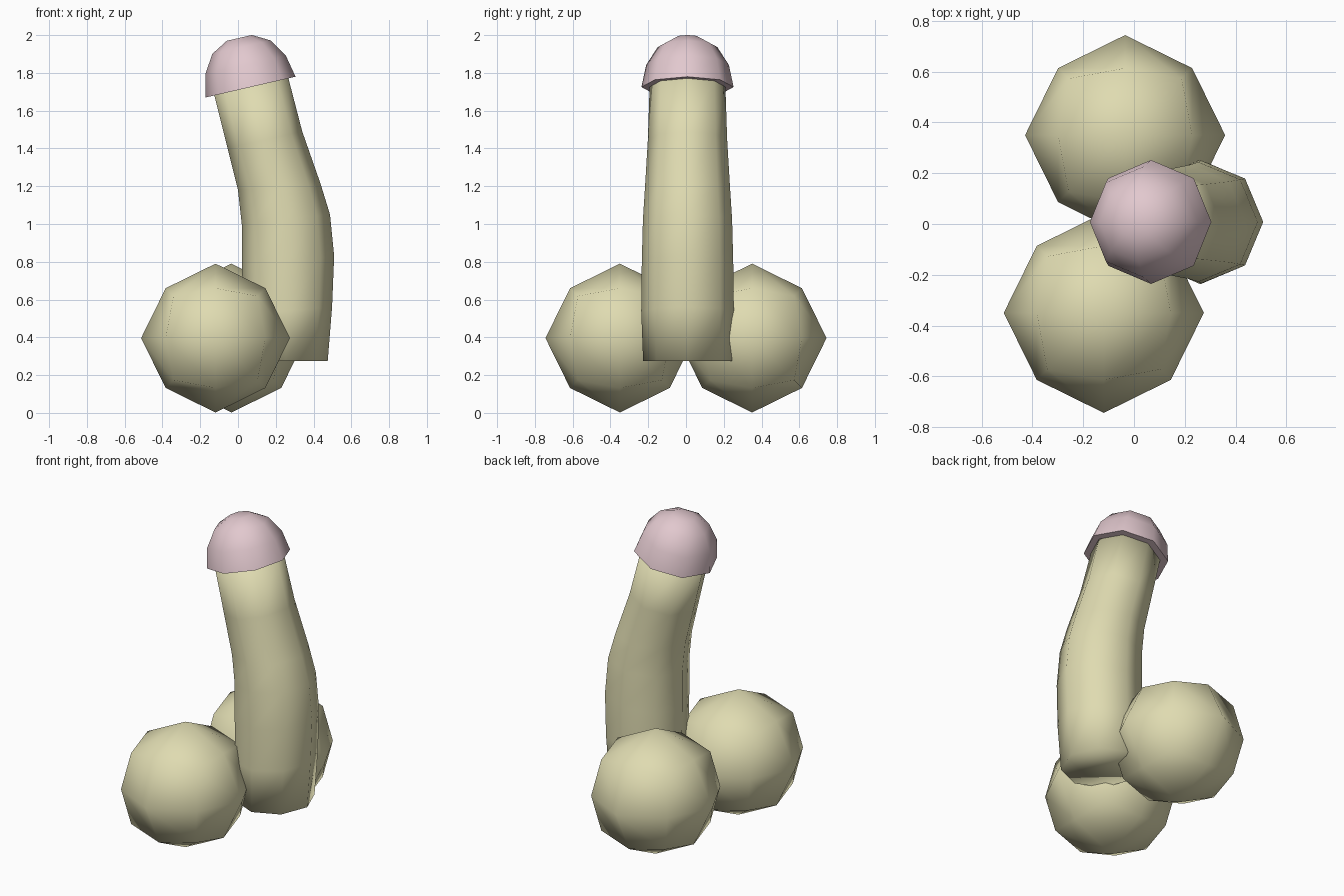
import bpy, bmesh, math
from mathutils import Vector

if "Cube" in bpy.data.objects:
    bpy.data.objects.remove(bpy.data.objects["Cube"])


def material(name, rgb):
    m = bpy.data.materials.new(name)
    m.diffuse_color = (*rgb, 1)
    m.use_nodes = True
    m.node_tree.nodes["Principled BSDF"].inputs["Base Color"].default_value = m.diffuse_color
    return m


tan = material("pale_tan", (0.74, 0.71, 0.44))
pink = material("dusty_pink", (0.76, 0.58, 0.62))


def finish(bm, name, mat, angle=180):
    bmesh.ops.recalc_face_normals(bm, faces=bm.faces)
    mesh = bpy.data.meshes.new(name)
    bm.to_mesh(mesh)
    bm.free()
    mesh.materials.append(mat)
    ob = bpy.data.objects.new(name, mesh)
    bpy.context.collection.objects.link(ob)
    bpy.ops.object.select_all(action='DESELECT')
    ob.select_set(True)
    bpy.context.view_layer.objects.active = ob
    bpy.ops.object.shade_smooth_by_angle(angle=math.radians(angle))
    return ob


def loft(rings):
    """Closed eight-sided skin; each ring is (centre, x axis, y axis)."""
    bm = bmesh.new()
    loops = []
    for c, u, v in rings:
        angles = [math.tau * i / 8 for i in range(8)]
        loops.append([bm.verts.new(c + u * math.cos(a) + v * math.sin(a))
                      for a in angles])
    for a, b in zip(loops, loops[1:]):
        for i in range(8):
            j = (i + 1) % 8
            bm.faces.new((a[i], a[j], b[j], b[i]))
    bm.faces.new(loops[0])
    bm.faces.new(loops[-1])
    return bm


# Base balls: cubes split once per side and rounded
def ball(name, x, y, radius=0.394):
    bm = bmesh.new()
    bmesh.ops.create_cube(bm, size=2)
    bmesh.ops.subdivide_edges(bm, edges=bm.edges[:], cuts=1, use_grid_fill=True)
    reach = {1: 1.0, 2: 0.67, 3: 0.565}
    for v in bm.verts:
        v.co *= radius * reach[sum(abs(k) > 0.5 for k in v.co)]
        v.co += Vector((x, y, 0.396))
    finish(bm, name, tan)


ball("front_ball", -0.119, -0.35)
ball("back_ball", -0.035, 0.35)

# Curved column: left x, left z, right x, right z, half depth
Y = 0.008
sections = [
    (0.03, 0.275, 0.475, 0.275, 0.235),
    (0.025, 0.52, 0.498, 0.56, 0.245),
    (0.02, 0.77, 0.509, 0.83, 0.242),
    (0.02, 1.00, 0.487, 1.05, 0.236),
    (0.00, 1.18, 0.438, 1.21, 0.225),
    (-0.055, 1.40, 0.34, 1.49, 0.21),
    (-0.13, 1.70, 0.262, 1.79, 0.2),
]
rings = []
for lx, lz, rx, rz, d in sections:
    left, right = Vector((lx, Y, lz)), Vector((rx, Y, rz))
    rings.append(((left + right) / 2, (right - left) / 2, Vector((0, d, 0))))
finish(loft(rings), "curved_column", tan)

# Tilted dome cap: radius and height along the tilted axis
tilt = math.radians(13)
u = Vector((math.cos(tilt), 0, math.sin(tilt)))
n = Vector((-math.sin(tilt), 0, math.cos(tilt)))
base = Vector((0.067, Y, 1.725))
profile = [(0.244, 0), (0.219, 0.12), (0.158, 0.217), (0.068, 0.267)]
dome = [(base + n * h, u * r, Vector((0, r, 0))) for r, h in profile]
bm = loft(dome)
bm.faces.ensure_lookup_table()
bmesh.ops.poke(bm, faces=[bm.faces[-1]], offset=0.005)
finish(bm, "dome_cap", pink, 60)
